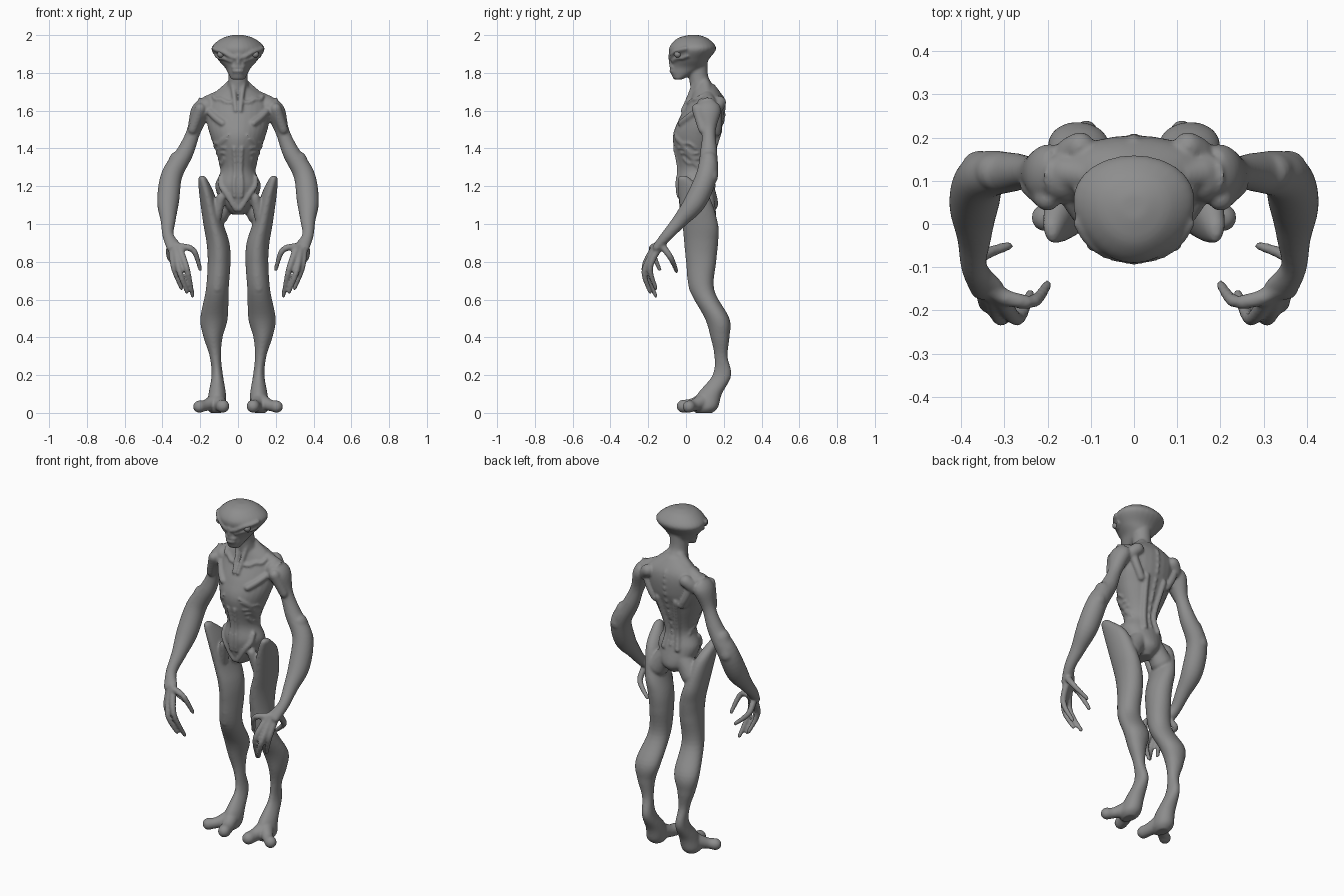
import bpy, bmesh
from math import sin, cos, pi
from mathutils import Vector

cube = bpy.data.objects.get("Cube")
if cube:
    bpy.data.objects.remove(cube)

skin = bpy.data.materials.new("grey_skin")
skin.use_nodes = True
grey = (.27, .27, .27, 1)
skin.diffuse_color = grey
skin.node_tree.nodes["Principled BSDF"].inputs["Base Color"].default_value = grey

SIDES = 28
TURNS = [2 * pi * i / SIDES for i in range(SIDES)]
flesh = bmesh.new()


def spline(rows, steps=6):
    """Smooth samples through rows of numbers."""
    points = [Vector(row) for row in rows]
    samples = []
    for i, (start, end) in enumerate(zip(points, points[1:])):
        before = points[max(i - 1, 0)]
        after = points[min(i + 2, len(points) - 1)]
        leave, arrive = (end - before) / 2, (after - start) / 2
        for step in range(steps):
            t = step / steps
            ease = t * t * (3 - 2 * t)
            samples.append(start.lerp(end, ease) + leave * t * (1 - t) ** 2 - arrive * t * t * (1 - t))
    return samples + [points[-1]]


def cover(rings, sides):
    """Closed surface through rings of points, once for each side of the body."""
    for side in sides:
        loops = [[flesh.verts.new((p.x * side, p.y, p.z)) for p in ring] for ring in rings]
        faces = [flesh.faces.new(loops[0]), flesh.faces.new(loops[-1])]
        for low, high in zip(loops, loops[1:]):
            for i in range(SIDES):
                faces.append(flesh.faces.new((low[i - 1], low[i], high[i], high[i - 1])))
        bmesh.ops.recalc_face_normals(flesh, faces=faces)


def outline(row, turn):
    """Point on a level slice, turned from the front towards the left."""
    z, half, front, back, x = row
    width = half * (1 - cos(turn) / 7)
    depth = (back - front) / 2
    return Vector((x + width * sin(turn), front + depth - depth * cos(turn), z))


def slices(rows, sides=(1,)):
    """Form from level slices: height, half width, front, back, centre x."""
    samples = spline([row if len(row) > 4 else row + (0,) for row in rows])
    cover([[outline(row, turn) for turn in TURNS] for row in samples], sides)
    return samples


def tube(rows, sides=(1, -1)):
    """Round-ended limb along a path: x, y, z, half width, half depth."""
    path = spline([row if len(row) > 4 else row + row[-1:] for row in rows])
    last = len(path) - 1
    cap = [i * pi / 7 for i in range(4)]
    rings = []
    for k, row in enumerate(path):
        centre, wide, deep = Vector(row[:3]), row[3], row[4]
        along = Vector((path[min(k + 1, last)] - path[max(k - 1, 0)])[:3]).normalized()
        across = Vector((0, 1, 0)) if abs(along.x) > .8 else Vector((1, 0, 0))
        across = (across - along * across.dot(along)).normalized()
        other = along.cross(across)
        bends = [-a for a in reversed(cap)] if k == 0 else cap if k == last else [0]
        for bend in bends:
            middle = centre + along * sin(bend) * min(wide, deep)
            rings.append([middle + (across * wide * cos(turn) + other * deep * sin(turn)) * cos(bend)
                          for turn in TURNS])
    cover(rings, sides)


def on_form(form, z, turn):
    """Point on the surface of a sliced form."""
    return outline(min(form, key=lambda row: abs(row[0] - z)), turn)


def ridge(form, heights, turns, radius):
    """Raised muscle or bone lying along a form."""
    rows = []
    for step in range(5):
        t = step / 4
        z = heights[0] + (heights[1] - heights[0]) * t
        turn = turns[0] + (turns[1] - turns[0]) * t
        rows.append((*on_form(form, z, turn), radius))
    tube(rows)


# Broad flat skull tapering to a small jaw
head = slices([(2, .03, .01, .07), (1.98, .09, -.05, .12), (1.93, .14, -.09, .16),
               (1.87, .105, -.08, .12), (1.83, .07, -.08, .1), (1.8, .053, -.08, .05),
               (1.765, .035, -.065, -.02)])
# Brow, lower lid, nose and lips
ridge(head, (1.88, 1.93), (.1, 1.3), .012)
ridge(head, (1.86, 1.89), (.4, 1.4), .01)
ridge(head, (1.89, 1.85), (0, 0), .012)
for lip in (1.83, 1.81):
    ridge(head, (lip, lip), (-.5, .5), .008)

# Neck with front cords and sloping shoulder muscle
tube([(0, .06, 1.87, .055), (0, .07, 1.76, .052), (0, .11, 1.66, .08)], sides=(1,))
tube([(.04, .06, 1.8, .01), (.02, .02, 1.68, .013), (.013, -.02, 1.6, .01)])
tube([(.03, .1, 1.74, .03), (.09, .11, 1.68, .035), (.16, .12, 1.64, .04)])

# Rib cage, narrow waist and pelvis
torso = slices([(1.74, .05, .04, .15), (1.66, .16, .02, .2), (1.55, .165, -.04, .2),
                (1.45, .14, -.07, .17), (1.3, .09, -.04, .13), (1.2, .12, -.05, .15),
                (1.1, .08, -.03, .17), (1.05, .03, 0, .13)])
# Ribs sloping down from the breastbone
for rib in range(5):
    top, start = 1.47 - rib * .03, .4 + rib / 8
    ridge(torso, (top, top - .07), (start, start + 1.2), .007)
# Collarbone, chest muscle, shoulder blade, rear shoulder
ridge(torso, (1.64, 1.67), (.15, 1.2), .011)
ridge(torso, (1.54, 1.6), (.6, 1.3), .018)
ridge(torso, (1.63, 1.48), (2.2, 2.6), .022)
ridge(torso, (1.64, 1.59), (2.4, 1.8), .035)
# Belly muscle, pelvis crest, long back muscle
ridge(torso, (1.4, 1.15), (.2, .2), .01)
ridge(torso, (1.24, 1.08), (1.2, .2), .014)
ridge(torso, (1.5, 1.2), (2.8, 2.8), .015)
# Spine knobs
for knob in range(12):
    z = 1.67 - knob * .04
    ridge(torso, (z, z - .02), (pi, pi), .007)

# Arm from shoulder through bent elbow to palm
tube([(.165, .11, 1.625, .05, .06), (.2, .115, 1.59, .052, .07), (.235, .12, 1.49, .037),
      (.28, .12, 1.38, .045), (.35, .11, 1.26, .056), (.37, .05, 1.12, .058),
      (.37, -.03, 1.02, .04), (.37, -.1, .94, .03), (.34, -.15, .88, .04, .025)])
# Front shoulder, elbow bone, knuckle row
tube([(.2, .06, 1.61, .03), (.24, .09, 1.5, .025)])
tube([(.32, .12, 1.34, .045), (.36, .13, 1.25, .04)])
tube([(.36, -.13, .9, .022), (.3, -.17, .875, .02)])
# Four curled fingers, then the backward thumb
fingers = [((.3, -.17, .88), (.235, -.18, .86), (.2, -.14, .76)),
           ((.31, -.17, .87), (.27, -.22, .76), (.24, -.16, .62)),
           ((.33, -.16, .87), (.31, -.22, .75), (.27, -.19, .64)),
           ((.35, -.14, .88), (.34, -.19, .77), (.3, -.16, .66)),
           ((.36, -.13, .89), (.36, -.08, .82), (.29, -.05, .75))]
for palm, knuckle, tip in fingers:
    tube([(*palm, .019), (*knuckle, .016), (*tip, .011)])

# Leg with rounded hip crest, thigh, calf, raised heel
slices([(1.255, .01, -.03, 0, .19), (1.235, .024, -.045, .03, .186), (1.15, .041, -.04, .12, .163),
        (1, .053, -.02, .17, .13), (.9, .06, -.01, .17, .106), (.8, .06, 0, .16, .1),
        (.65, .06, .02, .15, .11), (.5, .072, .1, .23, .127), (.4, .05, .13, .23, .132),
        (.3, .03, .15, .22, .12), (.2, .03, .14, .24, .11), (.1, .046, .06, .19, .11),
        (.03, .05, .03, .17, .115), (0, .03, .05, .14, .115)], sides=(1, -1))
# Buttock, groin strap, kneecap
tube([(.05, .1, 1.14, .05), (.11, .1, 1.05, .06)])
tube([(.09, 0, 1.14, .025), (.125, .03, 1, .03)])
tube([(.1, .035, .73, .03), (.11, .045, .66, .03)])
# Two splayed toes
tube([(.11, .09, .06, .045), (.09, .03, .04, .035), (.08, -.015, .035, .035)])
tube([(.12, .09, .06, .045), (.17, .04, .04, .03), (.205, .015, .033, .033)])

# Fuse the parts into one smooth skin
rough = bpy.data.meshes.new("rough_body")
flesh.to_mesh(rough)
flesh.free()
body = bpy.data.objects.new("body", rough)
bpy.context.collection.objects.link(body)
fuse = body.modifiers.new("fuse", 'REMESH')
fuse.mode = 'VOXEL'
fuse.voxel_size = .0065
soften = body.modifiers.new("soften", 'SMOOTH')
soften.iterations = 7
evaluated = body.evaluated_get(bpy.context.evaluated_depsgraph_get())
smooth_body = bpy.data.meshes.new_from_object(evaluated)
body.modifiers.clear()
body.data = smooth_body
bpy.data.meshes.remove(rough)

# Eyes
parts = [body]
spot = on_form(head, 1.9, .9)
for side, name in ((1, "left_eye"), (-1, "right_eye")):
    bpy.ops.mesh.primitive_uv_sphere_add(radius=.019, location=(spot.x * side, spot.y, spot.z))
    eye = bpy.context.object
    eye.name = name
    parts.append(eye)
for part in parts:
    part.data.materials.clear()
    part.data.materials.append(skin)
    part.data.shade_smooth()
